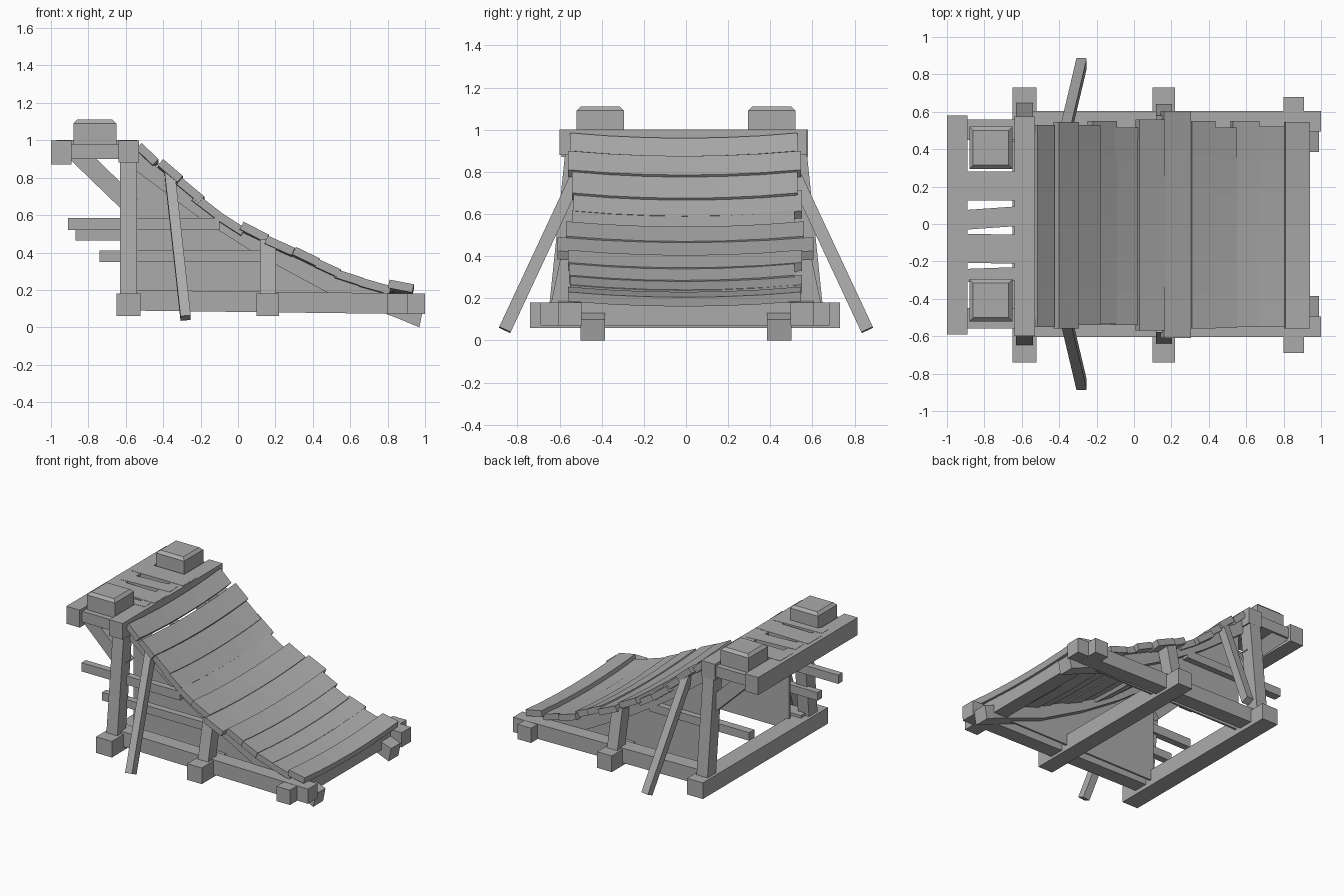
import bpy, bmesh, math
from mathutils import Vector, Matrix

if "Cube" in bpy.data.objects:
    bpy.data.objects.remove(bpy.data.objects["Cube"], do_unlink=True)

wood = bpy.data.materials.new("grey_wood")
wood.use_nodes = True
wood.diffuse_color = (0.41, 0.41, 0.41, 1)
wood.node_tree.nodes["Principled BSDF"].inputs["Base Color"].default_value = (0.41, 0.41, 0.41, 1)


def finish(name, bm):
    bmesh.ops.recalc_face_normals(bm, faces=bm.faces)
    mesh = bpy.data.meshes.new(name)
    bm.to_mesh(mesh)
    bm.free()
    mesh.materials.append(wood)
    ob = bpy.data.objects.new(name, mesh)
    bpy.context.collection.objects.link(ob)
    return ob


def box(name, x, y, z, turn=0):
    """Box from three (low, high) ranges, turned about its own z axis."""
    bm = bmesh.new()
    size = [b - a for a, b in (x, y, z)]
    mid = [(a + b) / 2 for a, b in (x, y, z)]
    m = Matrix.Translation(mid) @ Matrix.Rotation(math.radians(turn), 4, 'Z') @ Matrix.Diagonal((*size, 1))
    bmesh.ops.create_cube(bm, size=1, matrix=m)
    return finish(name, bm)


def beam(name, p, q, w, h):
    """Square timber from p to q; w is its width across y, or x when steep."""
    p, q = Vector(p), Vector(q)
    d = (q - p).normalized()
    ref = Vector((1, 0, 0)) if abs(d.x) < 0.3 else Vector((0, 1, 0))
    u = (ref - d * ref.dot(d)).normalized()
    v = d.cross(u)
    m = Matrix((u * w, v * h, q - p)).transposed().to_4x4()
    bm = bmesh.new()
    bmesh.ops.create_cube(bm, size=1, matrix=Matrix.Translation((p + q) / 2) @ m)
    return finish(name, bm)


def panel(name, outline, y0, y1):
    """Extrude an (x, z) outline between two y values."""
    bm = bmesh.new()
    face = bm.faces.new([bm.verts.new((x, y0, z)) for x, z in outline])
    ext = bmesh.ops.extrude_face_region(bm, geom=[face])["geom"]
    bmesh.ops.translate(bm, verts=[g for g in ext if isinstance(g, bmesh.types.BMVert)], vec=(0, y1 - y0, 0))
    return finish(name, bm)


def deck_plank(name, a, b, y0, y1, thick=0.045, sag=0.025, steps=6):
    """Board across the ramp with a gentle sag in its middle."""
    a, b = Vector((a[0], 0, a[1])), Vector((b[0], 0, b[1]))
    d = (b - a).normalized()
    n = Vector((-d.z, 0, d.x))
    bm = bmesh.new()
    rings = []
    for i in range(steps + 1):
        t = i / steps
        off = Vector((0, y0 + (y1 - y0) * t, -sag * (1 - (2 * t - 1) ** 2)))
        rings.append([bm.verts.new(c + off) for c in (a, b, b - n * thick, a - n * thick)])
    for r, s in zip(rings, rings[1:]):
        for k in range(4):
            bm.faces.new((r[k], r[(k + 1) % 4], s[(k + 1) % 4], s[k]))
    bm.faces.new(rings[0])
    bm.faces.new(rings[-1])
    return finish(name, bm)


# Base cross beams
box("base_beam_back", (-0.65, -0.52), (-0.74, 0.73), (0.06, 0.18))
box("base_beam_middle", (0.10, 0.22), (-0.74, 0.73), (0.06, 0.18))
box("base_beam_front", (0.80, 0.91), (-0.69, 0.68), (0.07, 0.18))

# Top platform beams
box("platform_beam_back", (-1.0, -0.89), (-0.59, 0.58), (0.87, 1.0))
box("platform_beam_front", (-0.64, -0.53), (-0.60, 0.575), (0.88, 1.0))

STRINGER = [(-0.55, 0.95), (-0.40, 0.83), (-0.20, 0.66), (0.0, 0.52), (0.25, 0.40), (0.5, 0.28),
            (0.75, 0.19), (0.99, 0.10), (0.97, 0.0), (0.85, 0.05), (0.47, 0.19), (0.1, 0.39),
            (-0.2, 0.58), (-0.55, 0.84)]
WALL = [(-0.54, 0.10), (0.72, 0.10), (0.72, 0.18), (0.45, 0.28), (0.0, 0.48), (-0.3, 0.70), (-0.54, 0.88)]

for s, side in ((-1, "right"), (1, "left")):
    # Runners and curved ramp supports
    beam("runner_" + side, (-0.6, s * 0.55, 0.145), (1.0, s * 0.55, 0.125), 0.11, 0.11)
    panel("ramp_stringer_" + side, STRINGER, s * 0.385, s * 0.50)
    panel("side_wall_" + side, WALL, s * 0.44, s * 0.455)
    # Posts, legs and slanted props
    beam("main_post_" + side, (-0.585, s * 0.60, 0.15), (-0.585, s * 0.52, 0.92), 0.09, 0.10)
    beam("middle_leg_" + side, (0.16, s * 0.60, 0.15), (0.16, s * 0.535, 0.46), 0.085, 0.09)
    beam("prop_" + side, (-0.28, s * 0.86, 0.05), (-0.365, s * 0.50, 0.82), 0.055, 0.06)
    # Platform supports
    box("platform_rail_" + side, (-0.9, -0.63), sorted((s * 0.45, s * 0.56)), (0.90, 0.98))
    beam("platform_brace_" + side, (-0.87, s * 0.50, 0.94), (-0.57, s * 0.50, 0.65), 0.09, 0.10)

    # Weights with chamfered tops
    y = sorted((s * 0.295, s * 0.52))
    block = box("corner_block_" + side, (-0.88, -0.65), y, (0.97, 1.11))
    bm = bmesh.new()
    bm.from_mesh(block.data)
    top = [e for e in bm.edges if all(v.co.z > 1.1 for v in e.verts)]
    bmesh.ops.bevel(bm, geom=top, offset=0.02, segments=1, affect='EDGES')
    bm.to_mesh(block.data)
    bm.free()

# Platform boards
for i, (x0, x1, y0, y1, turn) in enumerate([(-0.97, -0.54, 0.125, 0.28, 0), (-0.95, -0.56, -0.02, 0.085, 4),
                                            (-0.97, -0.54, -0.21, -0.055, -1), (-0.95, -0.56, -0.305, -0.235, 2)]):
    box(f"platform_board_{i + 1}", (x0, x1), (y0, y1), (0.975, 1.002), turn)

# Loose side rails sticking out at the back
box("side_rail_upper_right", (-0.91, -0.10), (-0.54, -0.49), (0.52, 0.585))
box("side_rail_lower_right", (-0.74, 0.12), (-0.54, -0.49), (0.35, 0.41))
box("side_rail_left", (-0.87, -0.05), (0.44, 0.50), (0.465, 0.525))

# Ramp boards: upper edge, lower edge, y range
boards = [((-0.515, 0.985), (-0.425, 0.90), -0.55, 0.53),
          ((-0.40, 0.90), (-0.295, 0.81), -0.56, 0.545),
          ((-0.30, 0.80), (-0.18, 0.70), -0.54, 0.53),
          ((-0.22, 0.715), (-0.09, 0.615), -0.535, 0.55),
          ((-0.10, 0.62), (0.04, 0.53), -0.54, 0.515),
          ((0.03, 0.565), (0.165, 0.495), -0.57, 0.56),
          ((0.16, 0.49), (0.305, 0.425), -0.61, 0.605),
          ((0.31, 0.43), (0.435, 0.37), -0.56, 0.55),
          ((0.43, 0.365), (0.55, 0.31), -0.555, 0.515),
          ((0.53, 0.31), (0.67, 0.265), -0.55, 0.55),
          ((0.66, 0.265), (0.82, 0.22), -0.55, 0.52),
          ((0.81, 0.255), (0.94, 0.23), -0.56, 0.545)]
for i, (a, b, y0, y1) in enumerate(boards):
    deck_plank(f"ramp_board_{i + 1}", a, b, y0, y1)
